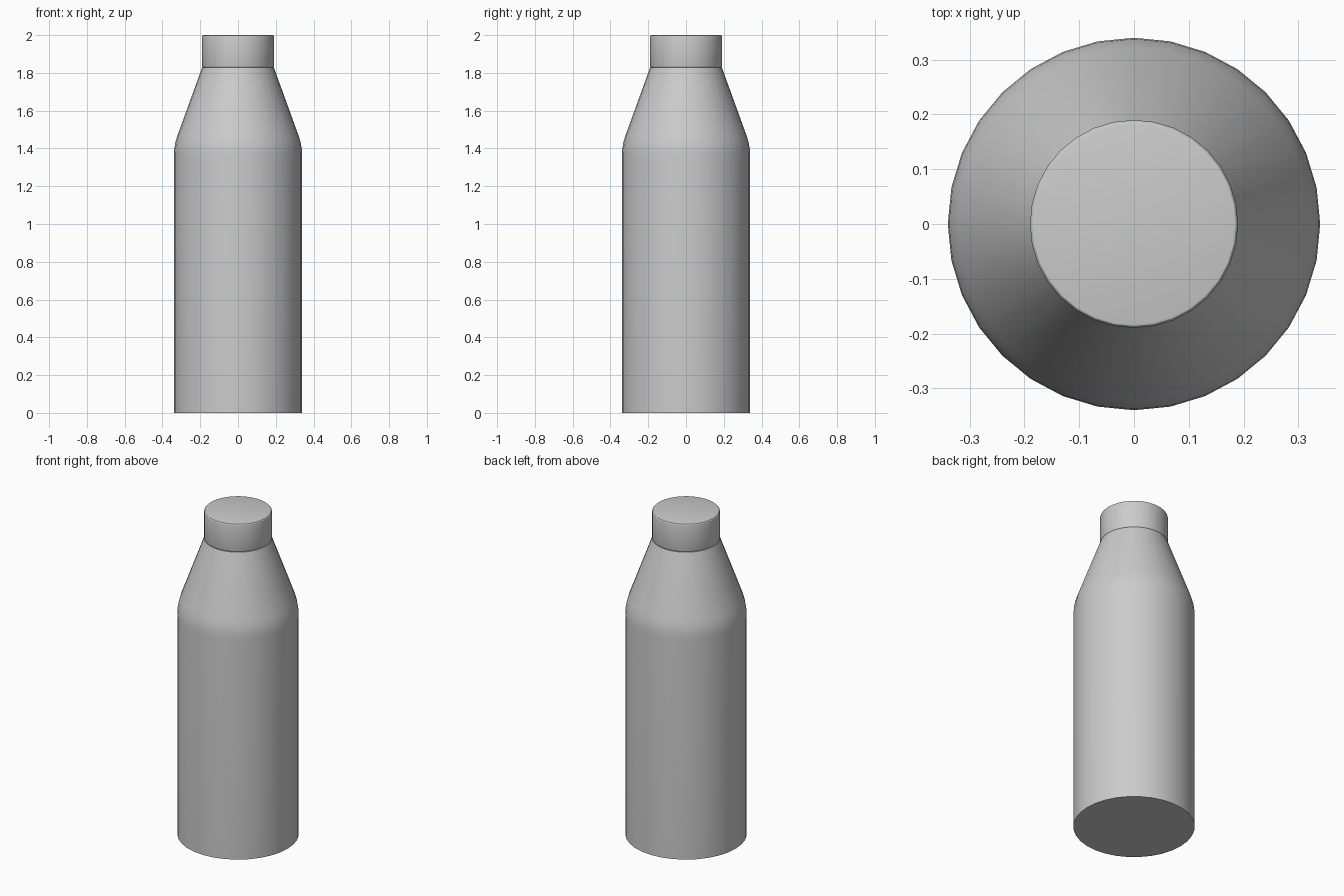
import bpy, bmesh, math

if "Cube" in bpy.data.objects:
    bpy.data.objects.remove(bpy.data.objects["Cube"])

SIDES = 32


def lathe(name, profile):
    """Revolve (radius, z) points around z and close both ends."""
    bm = bmesh.new()
    rings = []
    for r, z in profile:
        rings.append([bm.verts.new((r * math.cos(2 * math.pi * i / SIDES),
                                    r * math.sin(2 * math.pi * i / SIDES), z))
                      for i in range(SIDES)])
    for a, b in zip(rings, rings[1:]):
        for i in range(SIDES):
            j = (i + 1) % SIDES
            bm.faces.new((a[i], a[j], b[j], b[i]))
    bm.faces.new(rings[0][::-1])
    bm.faces.new(rings[-1])
    mesh = bpy.data.meshes.new(name)
    bm.to_mesh(mesh)
    bm.free()
    obj = bpy.data.objects.new(name, mesh)
    bpy.context.collection.objects.link(obj)
    bpy.ops.object.select_all(action='DESELECT')
    obj.select_set(True)
    bpy.context.view_layer.objects.active = obj
    bpy.ops.object.shade_smooth_by_angle(angle=math.radians(30))
    return obj


# Bottle body: straight wall, rounded shoulder, conical neck
lathe("bottle_body", [(0.34, 0), (0.34, 1.36), (0.338, 1.395), (0.332, 1.43),
                      (0.322, 1.465), (0.19, 1.828)])

# Cap with softly rounded rims
cap_r, bottom, top, bevel = 0.19, 1.828, 2.0, 0.008
arc = [(bevel * (1 - math.cos(t)), bevel * (1 - math.sin(t)))
       for t in (0, math.pi / 6, math.pi / 3, math.pi / 2)]
lower = [(cap_r - x, bottom + z) for x, z in reversed([(b, a) for b, a in
         [(bevel - c[1], bevel - c[0]) for c in arc]])]
lower = [(cap_r - bevel * (1 - math.sin(t)), bottom + bevel * (1 - math.cos(t)))
         for t in (0, math.pi / 6, math.pi / 3, math.pi / 2)]
upper = [(cap_r - x, top - bevel + bevel - z) for x, z in arc]
lathe("bottle_cap", lower + upper)
